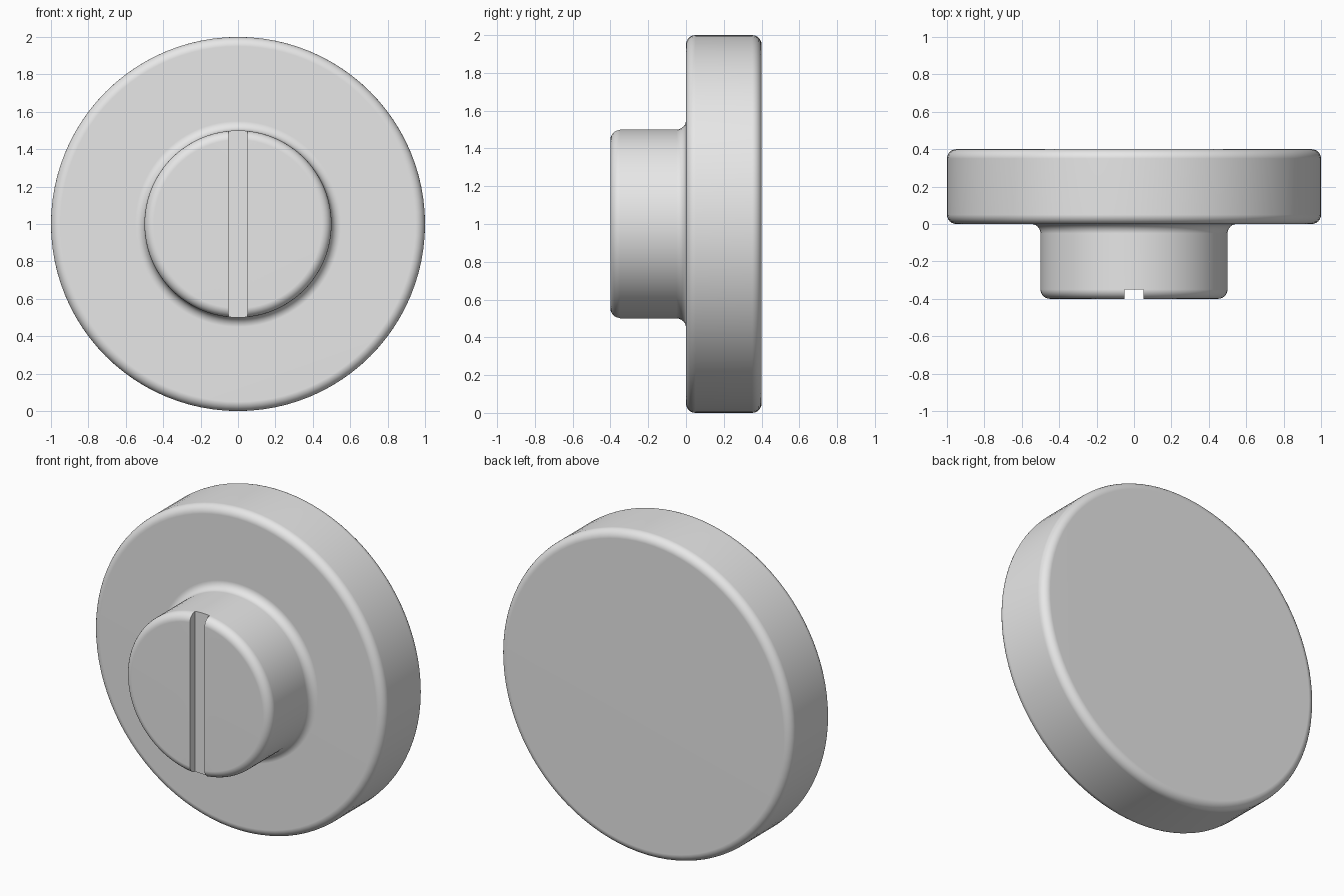
import bpy
import bmesh
from math import sin, cos, pi, radians
from mathutils import Matrix, Vector

cube = bpy.data.objects.get("Cube")
if cube:
    bpy.data.objects.remove(cube, do_unlink=True)

SEGMENTS = 96
ROUND = 0.05
CENTRE = Vector((0, 0, 1))

grey = bpy.data.materials.new("plain grey")
grey.use_nodes = True
colour = (0.8, 0.8, 0.8, 1)
grey.diffuse_color = colour
grey.node_tree.nodes["Principled BSDF"].inputs["Base Color"].default_value = colour


def arc(r, y, start, end, steps=6):
    """Quarter-round profile points about (r, y), angles in degrees."""
    angles = [radians(start + (end - start) * i / steps) for i in range(steps + 1)]
    return [(r + ROUND * cos(a), y + ROUND * sin(a)) for a in angles]


def add_object(name, bm):
    mesh = bpy.data.meshes.new(name)
    bm.to_mesh(mesh)
    bm.free()
    mesh.materials.append(grey)
    obj = bpy.data.objects.new(name, mesh)
    bpy.context.collection.objects.link(obj)
    return obj


# Profile of radius and depth: hub face, hub edge, base fillet, disc edges, back
profile = [(0, -0.4)]
profile += arc(0.5 - ROUND, -0.4 + ROUND, -90, 0)
profile += arc(0.5 + ROUND, -ROUND, 180, 90)
profile += arc(1 - ROUND, ROUND, -90, 0)
profile += arc(1 - ROUND, 0.4 - ROUND, 0, 90)
profile += [(0, 0.4)]

# Disc and hub turned as one solid about the depth axis
bm = bmesh.new()
verts = [bm.verts.new((r, y, 1)) for r, y in profile]
edges = [bm.edges.new(pair) for pair in zip(verts, verts[1:])]
bmesh.ops.spin(bm, geom=verts + edges, cent=CENTRE, axis=(0, 1, 0),
               angle=2 * pi, steps=SEGMENTS)
bmesh.ops.remove_doubles(bm, verts=bm.verts, dist=0.0001)
bmesh.ops.recalc_face_normals(bm, faces=bm.faces)
body = add_object("disc_and_hub", bm)

# Cutter for the upright slot across the hub face
bm = bmesh.new()
bmesh.ops.create_cube(bm, size=1, matrix=Matrix.Translation((0, -0.45, 1))
                      @ Matrix.Diagonal((0.1, 0.2, 1.4, 1)))
cutter = add_object("slot_cutter", bm)

slot = body.modifiers.new("slot", "BOOLEAN")
slot.operation = "DIFFERENCE"
slot.solver = "EXACT"
slot.object = cutter

# Apply the cut, then smooth the rounds while keeping the slot crisp
bpy.ops.object.select_all(action="DESELECT")
bpy.context.view_layer.objects.active = body
body.select_set(True)
bpy.ops.object.modifier_apply(modifier=slot.name)
bpy.data.objects.remove(cutter, do_unlink=True)
bpy.ops.object.shade_smooth_by_angle(angle=radians(30))
weighted = body.modifiers.new("flat_face_normals", "WEIGHTED_NORMAL")
weighted.keep_sharp = True
